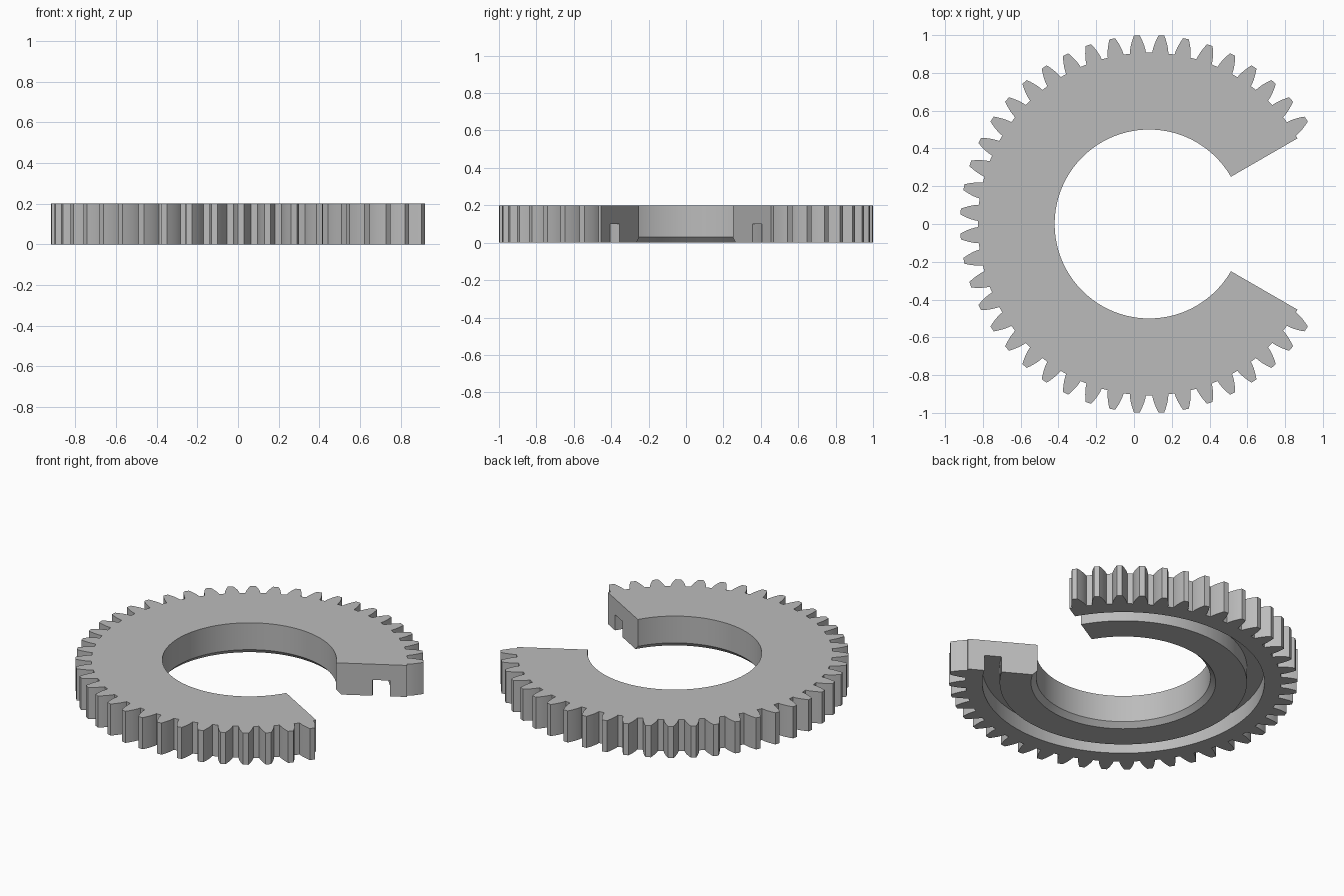
import bpy
import bmesh
from math import sin, cos, tan, acos, radians, sqrt

if "Cube" in bpy.data.objects:
    bpy.data.objects.remove(bpy.data.objects["Cube"], do_unlink=True)

# Gear proportions
TEETH = 48
MISSING = 8                      # teeth left out at the opening on +x
TIP, PITCH, ROOT = 1.0, 0.96, 0.907
BASE = PITCH * cos(radians(20))
HEIGHT = 0.2
CENTRE_X = 0.08
STEP = radians(360 / TEETH)
FLANK = 5

steel = bpy.data.materials.new("Plain grey")
steel.use_nodes = True
grey = (0.5, 0.5, 0.5, 1)
steel.diffuse_color = grey
steel.node_tree.nodes["Principled BSDF"].inputs["Base Color"].default_value = grey


def involute(r):
    a = acos(min(1, BASE / r))
    return tan(a) - a


def half_tooth(r):
    """Half the angular width of a tooth at radius r."""
    return STEP / 4 + involute(PITCH) - involute(r)


# Outline of the teeth as (angle, radius), from one end of the opening to the other
flank = [ROOT + (TIP - ROOT) * i / FLANK for i in range(FLANK + 1)]
start = STEP * MISSING / 2
outline = [(start, ROOT)]
for k in range(TEETH - MISSING):
    mid = start + (k + 0.5) * STEP
    outline += [(mid - half_tooth(r), r) for r in flank]
    outline += [(mid + half_tooth(r), r) for r in reversed(flank)]
    outline.append((start + (k + 1) * STEP, ROOT))


def section(outer):
    """Radius and height of the cross-section: chamfered bore, groove below, rim."""
    return [(0.5, 0.03), (0.53, 0), (0.71, 0), (0.71, 0.1), (0.81, 0.1), (0.81, 0),
            (outer, 0), (outer, HEIGHT), (0.5, HEIGHT)]


# Sweep the section round the outline
bm = bmesh.new()
rings = [[bm.verts.new((CENTRE_X + r * cos(a), r * sin(a), z)) for r, z in section(outer)]
         for a, outer in outline]
for first, second in zip(rings, rings[1:]):
    n = len(first)
    for i in range(n):
        j = (i + 1) % n
        bm.faces.new((first[i], first[j], second[j], second[i]))

# Flat ends at the opening
bm.faces.new(rings[0])
bm.faces.new(rings[-1])
bmesh.ops.recalc_face_normals(bm, faces=bm.faces)

mesh = bpy.data.meshes.new("open_gear")
bm.to_mesh(mesh)
bm.free()
mesh.materials.append(steel)
gear = bpy.data.objects.new("open_gear", mesh)
bpy.context.collection.objects.link(gear)

bpy.context.view_layer.objects.active = gear
gear.select_set(True)
bpy.ops.object.shade_smooth_by_angle(angle=radians(20))
